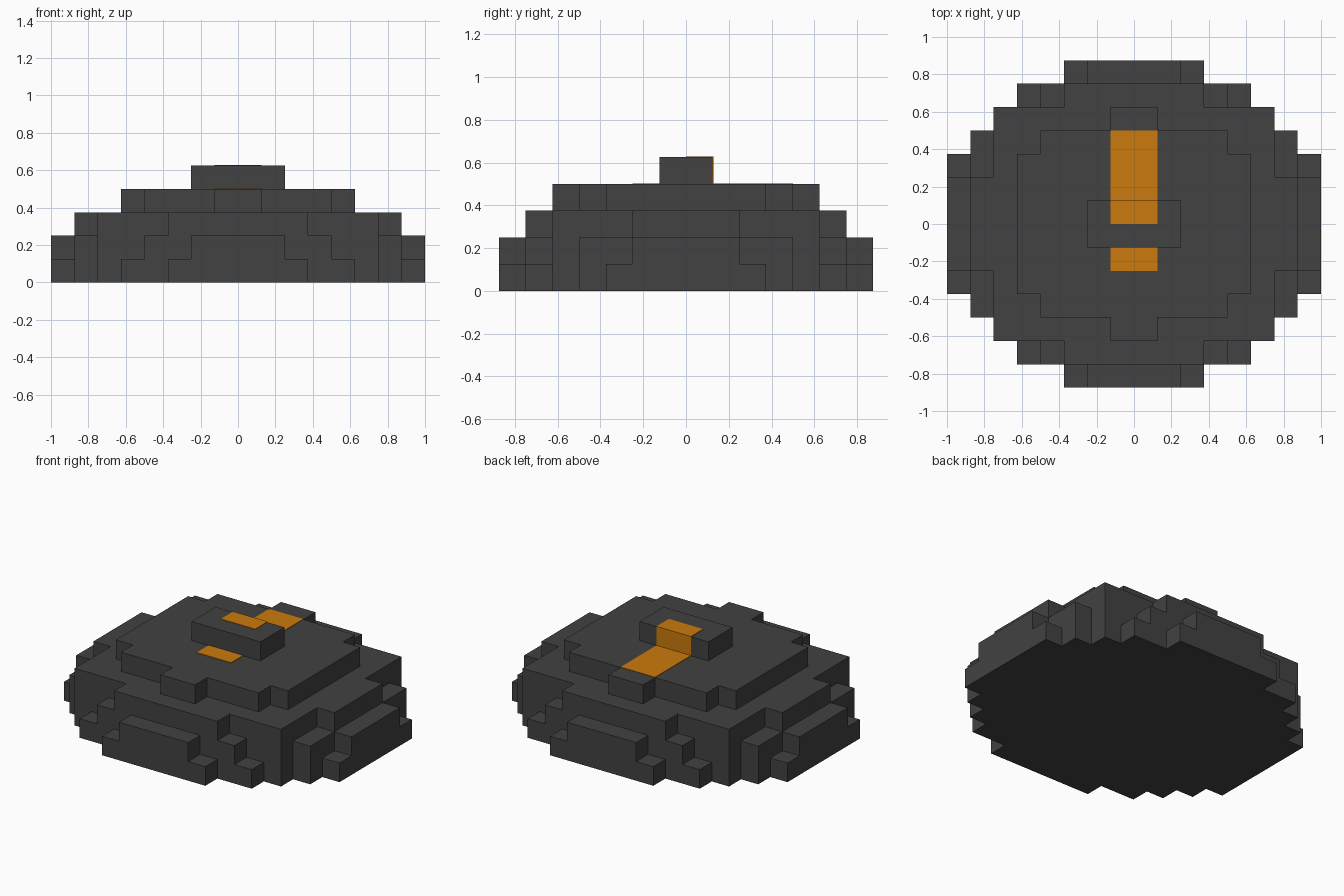
import bpy
import bmesh

cube = bpy.data.objects.get("Cube")
if cube:
    bpy.data.objects.remove(cube, do_unlink=True)

U = 0.125  # one block


def make_material(name, rgb):
    mat = bpy.data.materials.new(name)
    mat.use_nodes = True
    colour = (*rgb, 1.0)
    mat.diffuse_color = colour
    mat.node_tree.nodes["Principled BSDF"].inputs["Base Color"].default_value = colour
    return mat


charcoal = make_material("charcoal", (0.054, 0.054, 0.054))
orange = make_material("orange", (0.60, 0.195, 0.004))


def finish(name, bm, mat):
    bmesh.ops.recalc_face_normals(bm, faces=bm.faces)
    mesh = bpy.data.meshes.new(name)
    bm.to_mesh(mesh)
    bm.free()
    mesh.materials.append(mat)
    obj = bpy.data.objects.new(name, mesh)
    bpy.context.collection.objects.link(obj)
    return obj


def stepped_layer(name, level, steps):
    """Extrude a stepped outline; steps are (half width, half depth) in blocks."""
    quarter = [steps[0]]
    for (_, depth), (width, next_depth) in zip(steps, steps[1:]):
        quarter += [(width, depth), (width, next_depth)]
    outline = (quarter
               + [(-x, y) for x, y in reversed(quarter)]
               + [(-x, -y) for x, y in quarter]
               + [(x, -y) for x, y in reversed(quarter)])
    bm = bmesh.new()
    face = bm.faces.new([bm.verts.new((x * U, y * U, level * U)) for x, y in outline])
    raised = bmesh.ops.extrude_face_region(bm, geom=[face])["geom"]
    verts = [v for v in raised if isinstance(v, bmesh.types.BMVert)]
    bmesh.ops.translate(bm, verts=verts, vec=(0, 0, U))
    return finish(name, bm, charcoal)


def plate(name, low, high):
    """Thin orange inlay between two corners."""
    bm = bmesh.new()
    bmesh.ops.create_cube(bm, size=1)
    for v in bm.verts:
        v.co = [lo if c < 0 else hi for c, lo, hi in zip(v.co, low, high)]
    return finish(name, bm, orange)


# Stacked body, from the ground up
stepped_layer("base_layer", 0, [(8, 3), (7, 4), (6, 5), (5, 6), (3, 7)])
stepped_layer("lower_layer", 1, [(8, 2), (7, 4), (6, 5), (4, 6), (2, 7)])
stepped_layer("middle_layer", 2, [(7, 2), (6, 5), (3, 6)])
stepped_layer("upper_layer", 3, [(5, 3), (4, 4), (1, 5)])
stepped_layer("top_block", 4, [(2, 1)])

# Orange stripe running over the top block
T = 0.003
deck, crown = 4 * U, 5 * U
plate("front_stripe", (-U, -2 * U, deck - T), (U, -U, deck + T))
plate("rear_stripe", (-U, U, deck - T), (U, 4 * U, deck + T))
plate("block_back_stripe", (-U, U - T, deck), (U, U + T, crown))
plate("block_top_stripe", (-U, 0, crown - T), (U, U + T, crown + T))
